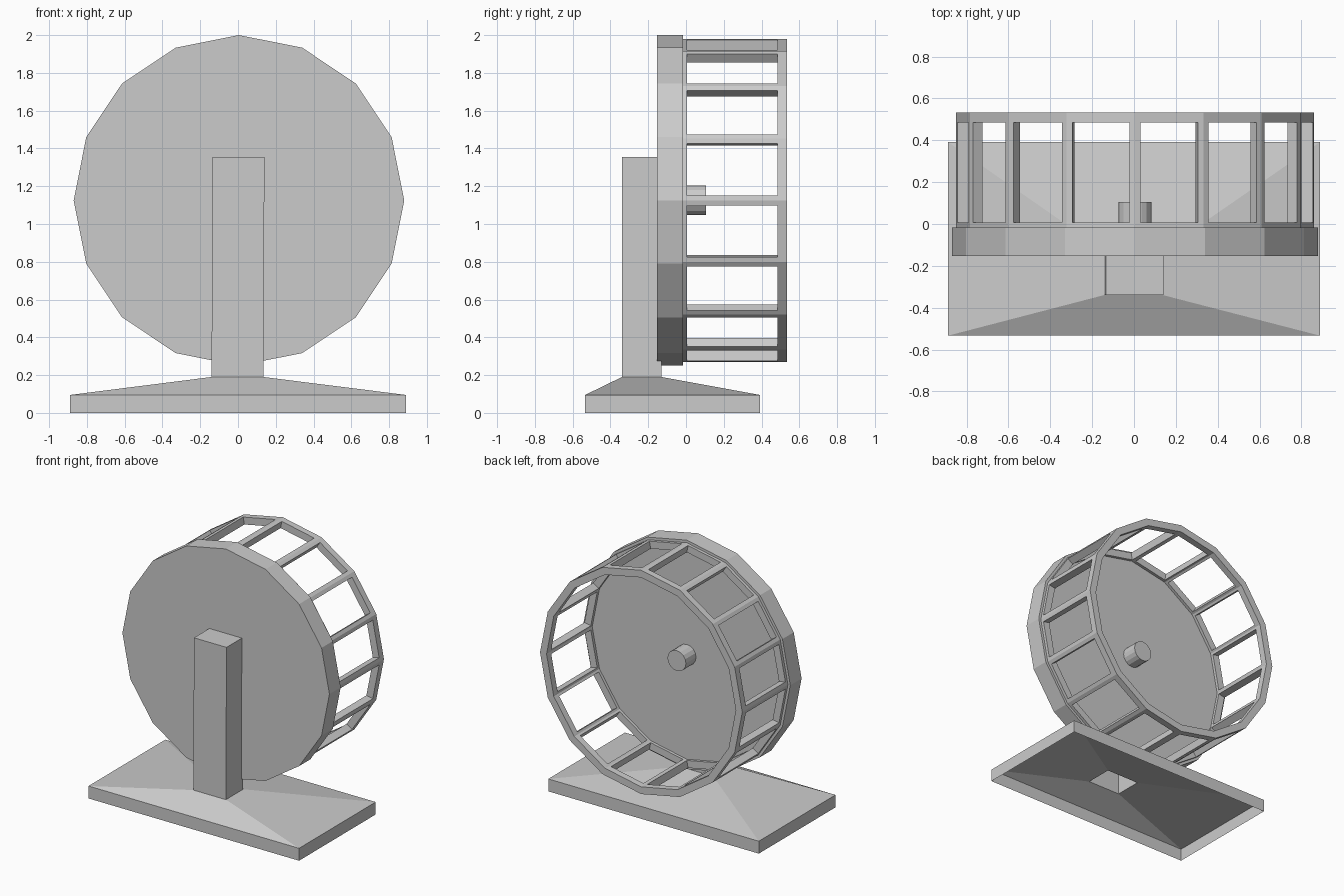
import bpy, bmesh
from math import radians
from mathutils import Matrix

if "Cube" in bpy.data.objects:
    bpy.data.objects.remove(bpy.data.objects["Cube"])

CX, CZ = 0.005, 1.125   # wheel hub position
SIDES = 16


def finish(bm, name):
    me = bpy.data.meshes.new(name)
    bm.to_mesh(me)
    bm.free()
    ob = bpy.data.objects.new(name, me)
    bpy.context.collection.objects.link(ob)
    return ob


def drum(bm, radius, y0, y1, caps):
    """16-sided cylinder along y, with a corner pointing straight up."""
    m = Matrix.Translation((CX, (y0 + y1) / 2, CZ)) @ Matrix.Rotation(radians(90), 4, 'X')
    bmesh.ops.create_cone(bm, cap_ends=caps, segments=SIDES, radius1=radius,
                          radius2=radius, depth=y1 - y0, matrix=m)


# Stand: hollow base, sloped top and upright post as one shell, open below
bm = bmesh.new()
levels = [  # x0, x1, y0, y1, z
    (-0.89, 0.89, -0.534, 0.392, 0.0),
    (-0.89, 0.89, -0.534, 0.392, 0.095),
    (-0.14, 0.135, -0.339, -0.13, 0.19),
    (-0.135, 0.14, -0.339, -0.13, 1.355),
]
rings = [[bm.verts.new(p) for p in ((a, c, z), (b, c, z), (b, d, z), (a, d, z))]
         for a, b, c, d, z in levels]
for lo, hi in zip(rings, rings[1:]):
    for i in range(4):
        j = (i + 1) % 4
        bm.faces.new((lo[i], lo[j], hi[j], hi[i]))
bm.faces.new(rings[-1])
finish(bm, "stand")

# Solid wheel disc
bm = bmesh.new()
drum(bm, 0.875, -0.153, -0.017, True)
finish(bm, "wheel_disc")

# Axle stub inside the wheel
bm = bmesh.new()
drum(bm, 0.078, -0.05, 0.105, True)
finish(bm, "axle")

# Running cage: each panel gets a window, leaving bars and two rims
bm = bmesh.new()
drum(bm, 0.855, -0.04, 0.534, False)
panels = bm.faces[:]
bmesh.ops.inset_individual(bm, faces=panels, thickness=0.039)
for f in panels:
    for v in f.verts:
        v.co.y = 0.006 if v.co.y < 0.2 else 0.484
bmesh.ops.delete(bm, geom=panels, context='FACES')
bmesh.ops.recalc_face_normals(bm, faces=bm.faces)
for f in bm.faces:  # normals must face outward for the thickness
    c = f.calc_center_median()
    if f.normal.x * (c.x - CX) + f.normal.z * (c.z - CZ) < 0:
        f.normal_flip()
cage = finish(bm, "running_cage")
mod = cage.modifiers.new("thickness", 'SOLIDIFY')
mod.thickness = 0.055
mod.offset = -1
